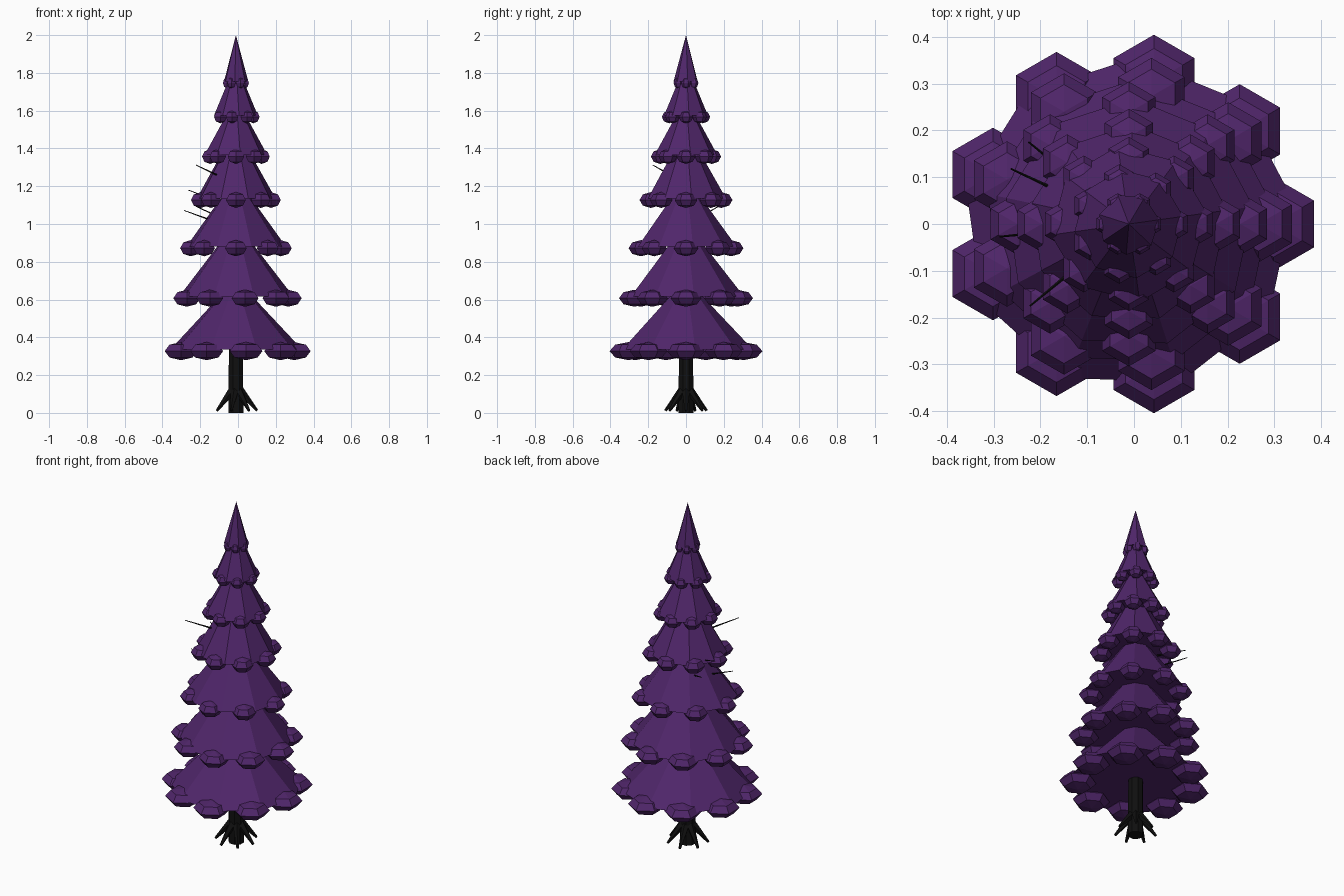
import bpy, bmesh
from math import sin, cos, pi, radians
from mathutils import Vector

if "Cube" in bpy.data.objects:
    bpy.data.objects.remove(bpy.data.objects["Cube"])

AX = -0.011  # trunk axis in x


def material(name, col):
    m = bpy.data.materials.new(name)
    m.diffuse_color = (*col, 1)
    m.use_nodes = True
    m.node_tree.nodes["Principled BSDF"].inputs["Base Color"].default_value = m.diffuse_color
    return m


PURPLE = material("purple_foliage", (0.080, 0.019, 0.145))
BLACK = material("black_bark", (0.005, 0.005, 0.005))


def finish(bm, name, mat):
    bmesh.ops.recalc_face_normals(bm, faces=bm.faces)
    me = bpy.data.meshes.new(name)
    bm.to_mesh(me)
    bm.free()
    me.materials.append(mat)
    ob = bpy.data.objects.new(name, me)
    bpy.context.collection.objects.link(ob)
    return ob


def lathe(bm, centre, profile, sides, turn):
    """Closed faceted solid from (radius, z) points, bottom to top; radius 0 makes a pole."""
    c = Vector(centre)
    rings = []
    for r, z in profile:
        if r == 0:
            rings.append([bm.verts.new(c + Vector((0, 0, z)))])
        else:
            rings.append([bm.verts.new(c + Vector((r * cos(turn + 2 * pi * i / sides),
                                                   r * sin(turn + 2 * pi * i / sides), z)))
                          for i in range(sides)])
    for a, b in zip(rings, rings[1:]):
        for i in range(sides):
            j = (i + 1) % sides
            if len(a) == 1:
                bm.faces.new((a[0], b[j], b[i]))
            elif len(b) == 1:
                bm.faces.new((a[i], a[j], b[0]))
            else:
                bm.faces.new((a[i], a[j], b[j], b[i]))
    for ring in (rings[0], rings[-1]):
        if len(ring) > 1:
            bm.faces.new(ring)


def spike(bm, start, end, r1, r2, sides=5):
    """Tapered stick between two points."""
    a, b = Vector(start), Vector(end)
    rot = (b - a).to_track_quat('Z', 'Y').to_matrix().to_4x4()
    rot.translation = (a + b) / 2
    bmesh.ops.create_cone(bm, cap_ends=True, segments=sides, radius1=r1, radius2=r2,
                          depth=(b - a).length, matrix=rot)


# Foliage tiers: base z, cone radius, apex z, sides, clump count, clump ring radius, clump radius, clump half height
tiers = [
    (0.335, 0.355, 0.71, 9, 9, 0.309, 0.100, 0.048),
    (0.615, 0.308, 1.01, 9, 9, 0.277, 0.082, 0.045),
    (0.880, 0.268, 1.25, 9, 8, 0.238, 0.066, 0.043),
    (1.135, 0.212, 1.51, 9, 8, 0.186, 0.060, 0.042),
    (1.365, 0.168, 1.67, 8, 8, 0.136, 0.050, 0.039),
    (1.575, 0.117, 1.855, 8, 7, 0.092, 0.038, 0.034),
    (1.755, 0.066, 2.00, 7, 6, 0.047, 0.025, 0.030),
]
for n, (z, r, top, sides, count, ring, cr, ch) in enumerate(tiers, 1):
    bm = bmesh.new()
    lathe(bm, (AX, 0, 0), [(r, z), (0, top)], sides, radians(8))
    finish(bm, f"foliage_tier_{n}", PURPLE)

    # six-sided clumps round the rim
    bm = bmesh.new()
    s = 0.707
    for i in range(count):
        a = 2 * pi * i / count
        lathe(bm, (AX + ring * cos(a), ring * sin(a), z - 0.008),
              [(0, -ch), (s * cr, -s * ch), (cr, 0), (s * cr, s * ch), (0, ch)], 6, radians(30))
    finish(bm, f"rim_clumps_{n}", PURPLE)

# Trunk tapering up through the tiers
bm = bmesh.new()
lathe(bm, (AX, 0, 0), [(0.043, 0), (0.040, 0.40), (0.008, 1.955)], 8, radians(22.5))
finish(bm, "trunk", BLACK)

# Splayed roots
bm = bmesh.new()
for i in range(7):
    a = 2 * pi * i / 7
    d = Vector((cos(a), sin(a), 0))
    o = Vector((AX, 0, 0))
    spike(bm, o + d * 0.025 + Vector((0, 0, 0.115)), o + d * 0.112 + Vector((0, 0, 0.012)),
          0.022, 0.007)
finish(bm, "roots", BLACK)

# Thin bare twigs poking out on the left
bm = bmesh.new()
for tip in ((-0.222, -0.175, 1.312), (-0.287, -0.027, 1.072),
            (-0.263, 0.118, 1.18), (-0.225, 0.175, 1.095)):
    spike(bm, (AX, 0, tip[2] - 0.10), tip, 0.007, 0.002)
finish(bm, "twigs", BLACK)
